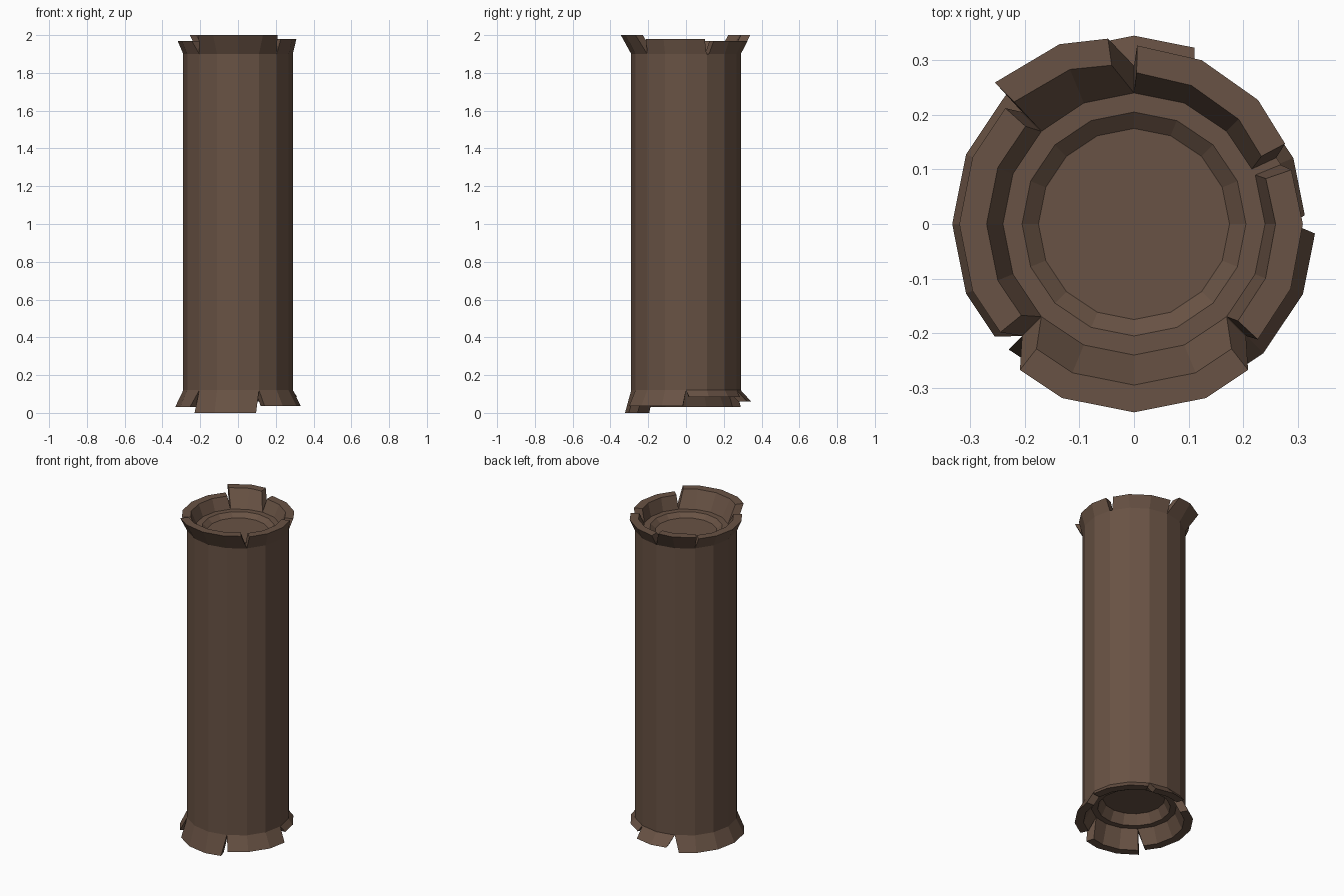
import bpy, bmesh
from math import radians, cos, sin, pi

if "Cube" in bpy.data.objects:
    bpy.data.objects.remove(bpy.data.objects["Cube"])

SIDES = 16
STEP = 360 / SIDES

bark = bpy.data.materials.new("bark_brown")
bark.diffuse_color = (0.14, 0.085, 0.058, 1)
bark.use_nodes = True
bark.node_tree.nodes["Principled BSDF"].inputs["Base Color"].default_value = bark.diffuse_color


def finish(bm, name):
    bmesh.ops.recalc_face_normals(bm, faces=bm.faces)
    mesh = bpy.data.meshes.new(name)
    bm.to_mesh(mesh)
    bm.free()
    mesh.materials.append(bark)
    obj = bpy.data.objects.new(name, mesh)
    bpy.context.collection.objects.link(obj)
    return obj


def on_polygon(r, deg, z):
    """Point on the 16-sided outline of radius r at any angle."""
    off = deg % STEP - STEP / 2
    d = r * cos(pi / SIDES) / cos(radians(off))
    return (d * cos(radians(deg)), d * sin(radians(deg)), z)


def lathe(name, profile):
    bm = bmesh.new()
    rings = [[bm.verts.new(on_polygon(r, i * STEP, z)) for i in range(SIDES)]
             for r, z in profile]
    for a, b in zip(rings, rings[1:]):
        for i in range(SIDES):
            j = (i + 1) % SIDES
            bm.faces.new((a[i], a[j], b[j], b[i]))
    bm.faces.new(rings[0])
    bm.faces.new(rings[-1])
    return finish(bm, name)


def splinter(name, base, tip, z_base, z_tip, r_start, r_end):
    """Flared bark piece; base and tip are (start, end) angles in degrees."""
    inner = [k * STEP for k in range(-16, 33)
             if max(base[0], tip[0]) + 1 < k * STEP < min(base[1], tip[1]) - 1]
    lows = [base[0]] + inner + [base[1]]
    highs = [tip[0]] + inner + [tip[1]]
    bm = bmesh.new()
    rows = []
    for n, (lo, hi) in enumerate(zip(lows, highs)):
        r = r_start + (r_end - r_start) * n / (len(lows) - 1)
        rows.append([bm.verts.new(p) for p in (
            on_polygon(0.29, lo, z_base), on_polygon(r, hi, z_tip),
            on_polygon(r - 0.05, hi, z_tip), on_polygon(0.24, lo, z_base))])
    for a, b in zip(rows, rows[1:]):
        for i in range(4):
            j = (i + 1) % 4
            bm.faces.new((a[i], a[j], b[j], b[i]))
    bm.faces.new(rows[0])
    bm.faces.new(rows[-1])
    return finish(bm, name)


# Trunk with a shallow recess in each end
lathe("log_trunk", [(0.175, 0.18), (0.205, 0.12), (0.29, 0.12),
                    (0.29, 1.9), (0.205, 1.9), (0.175, 1.875)])

# Broken bark around the top: base angles, tip angles, height, radii
top = [
    ((25, 90), (28, 89), 1.97, 0.318, 0.328),
    ((90, 135), (98, 134.5), 2.0, 0.349, 0.364),
    ((135, 225), (138, 219), 1.97, 0.32, 0.32),
    ((225, 315), (232, 308), 2.0, 0.345, 0.345),
    ((315, 382), (317, 379), 1.98, 0.312, 0.308),
]
for i, (b, t, z, r0, r1) in enumerate(top):
    splinter(f"top_bark_{i + 1}", b, t, 1.9, z, r0, r1)

# Broken bark around the bottom
bottom = [
    ((0, 67.5), (3, 65), 0.085, 0.316, 0.316),
    ((67.5, 112.5), (71, 106), 0.06, 0.345, 0.345),
    ((112.5, 225), (118, 219), 0.03, 0.333, 0.333),
    ((225, 292.5), (225, 287.5), 0.0, 0.325, 0.322),
    ((292.5, 360), (295, 357), 0.037, 0.335, 0.335),
]
for i, (b, t, z, r0, r1) in enumerate(bottom):
    splinter(f"bottom_bark_{i + 1}", b, t, 0.12, z, r0, r1)
